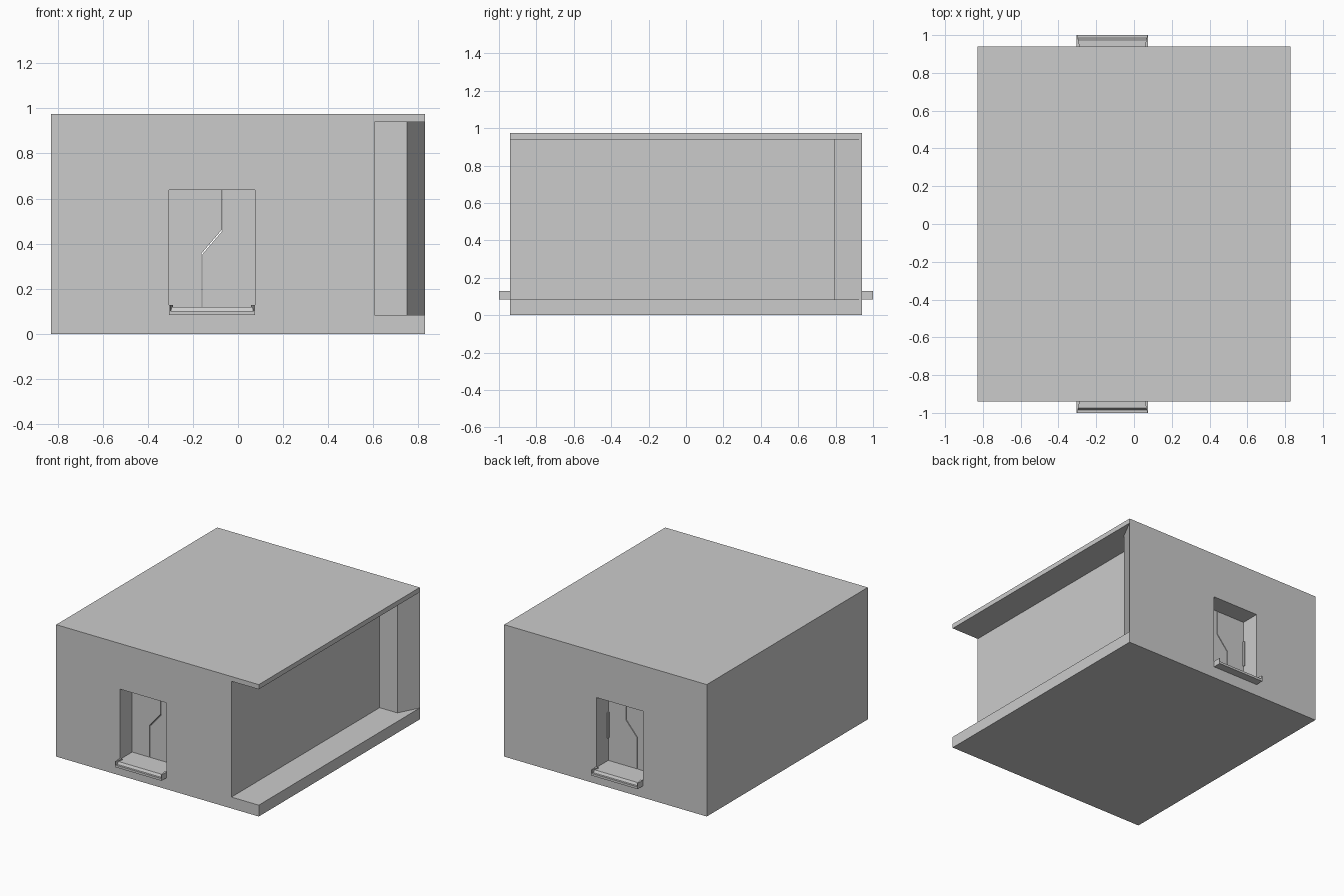
import bpy, bmesh
from mathutils import Vector

if "Cube" in bpy.data.objects:
    bpy.data.objects.remove(bpy.data.objects["Cube"])


def prism(name, pts, axis, a, b):
    """Extrude a 2D outline along 'x', 'y' or 'z' from a to b."""
    def place(p, t):
        return {'x': (t, p[0], p[1]), 'y': (p[0], t, p[1]), 'z': (p[0], p[1], t)}[axis]
    bm = bmesh.new()
    face = bm.faces.new([bm.verts.new(place(p, a)) for p in pts])
    out = bmesh.ops.extrude_face_region(bm, geom=[face])
    delta = Vector(place((0, 0), b - a))
    bmesh.ops.translate(bm, vec=delta,
                        verts=[v for v in out['geom'] if isinstance(v, bmesh.types.BMVert)])
    bmesh.ops.recalc_face_normals(bm, faces=bm.faces)
    mesh = bpy.data.meshes.new(name)
    bm.to_mesh(mesh)
    bm.free()
    ob = bpy.data.objects.new(name, mesh)
    bpy.context.collection.objects.link(ob)
    return ob


def rect(x0, x1, y0, y1):
    return [(x0, y0), (x1, y0), (x1, y1), (x0, y1)]


def cut(target, cutter):
    cutter.hide_render = True
    cutter.hide_set(True)
    m = target.modifiers.new("cut", 'BOOLEAN')
    m.operation = 'DIFFERENCE'
    m.solver = 'EXACT'
    m.object = cutter


W, D, H = 0.828, 0.94, 0.975
X0, X1, Z0, Z1 = -0.305, 0.075, 0.12, 0.638

# Main block with a roofed side bay, open at the front corner
body = prism("building_body", rect(-W, W, -D, D), 'z', 0, H)
bay = [(0.605, -1.1), (1.0, -1.1), (1.0, D), (W, D), (0.75, 0.79), (0.605, 0.79)]
cut(body, prism("bay_cutter", bay, 'z', 0.084, 0.94))

# Opening running from front to back
cut(body, prism("opening_cutter", rect(X0, X1, Z0, Z1), 'y', -1.1, 1.1))

for side, s in (("front", -1), ("back", 1)):
    # Two door leaves meeting along a stepped joint
    g = 0.002
    joint = [(-0.16, Z0), (-0.16, 0.355), (-0.07, 0.46), (-0.07, Z1)]
    left = [(X0, Z0)] + [(x - g, z + g) for x, z in joint[1:3]]
    left = [(X0, Z0), (-0.16 - g, Z0)] + left[1:] + [(-0.07 - g, Z1), (X0, Z1)]
    right = [(X1, Z1), (-0.07 + g, Z1), (-0.07 + g, 0.46 - g),
             (-0.16 + g, 0.355 - g), (-0.16 + g, Z0), (X1, Z0)]
    prism(side + "_door_left", left, 'y', s * 0.80, s * 0.77)
    prism(side + "_door_right", right, 'y', s * 0.80, s * 0.77)

    # Stepped sill: low outer tread and raised inner tread
    step = [(s * D, 0.085), (s * 1.0, 0.085), (s * 1.0, 0.102), (s * 0.985, 0.102),
            (s * 0.975, 0.12), (s * D, 0.12)]
    prism(side + "_sill", step, 'x', X0, X1)

    # Wedge-shaped lips at the sill ends
    for end, x, d in (("left", X0, 1), ("right", X1, -1)):
        lip = [(x, s * D), (x, s * 1.0), (x + d * 0.005, s * 1.0), (x + d * 0.018, s * D)]
        prism(f"{side}_sill_lip_{end}", lip, 'z', 0.086, 0.128)

# Slim edge strips on the back door
for end, x, d in (("left", X0, 1), ("right", X1, -1)):
    prism("back_door_strip_" + end,
          rect(min(x, x + d * 0.008), max(x, x + d * 0.008), 0.29, 0.48), 'y', 0.80, 0.815)
